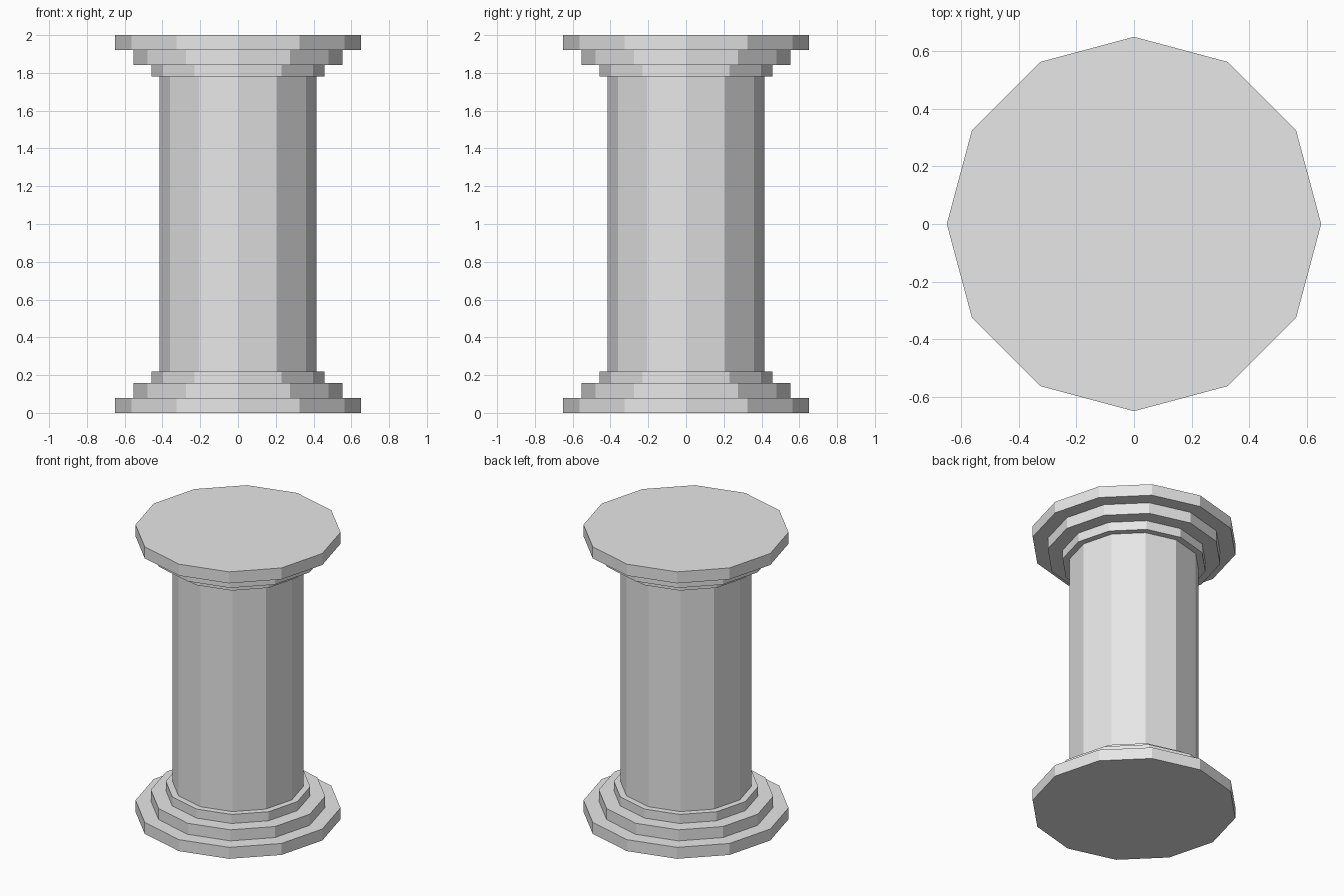
import bpy

cube = bpy.data.objects.get("Cube")
if cube:
    bpy.data.objects.remove(cube, do_unlink=True)

# Single stone colour
STONE = (0.8, 0.8, 0.8, 1.0)
stone = bpy.data.materials.new("grey_stone")
stone.use_nodes = True
stone.diffuse_color = STONE
stone.node_tree.nodes["Principled BSDF"].inputs["Base Color"].default_value = STONE

HEIGHT = 2.0
SIDES = 12


def drum(name, radius, bottom, top):
    """Flat-shaded twelve-sided drum between two heights."""
    bpy.ops.mesh.primitive_cylinder_add(
        vertices=SIDES, radius=radius, depth=top - bottom,
        location=(0, 0, (bottom + top) / 2))
    part = bpy.context.object
    part.name = part.data.name = name
    part.data.materials.append(stone)
    return part


# Stepped mouldings, outermost first: name, radius, bottom, top
steps = [
    ("slab", 0.65, 0.0, 0.08),
    ("middle_step", 0.553, 0.08, 0.157),
    ("collar", 0.458, 0.157, 0.22),
]

# Base, and the capital as its mirror image
for name, radius, bottom, top in steps:
    drum("base_" + name, radius, bottom, top)
    drum("capital_" + name, radius, HEIGHT - top, HEIGHT - bottom)

# Shaft between the two collars
shaft_start = steps[-1][3]
drum("shaft", 0.415, shaft_start, HEIGHT - shaft_start)
